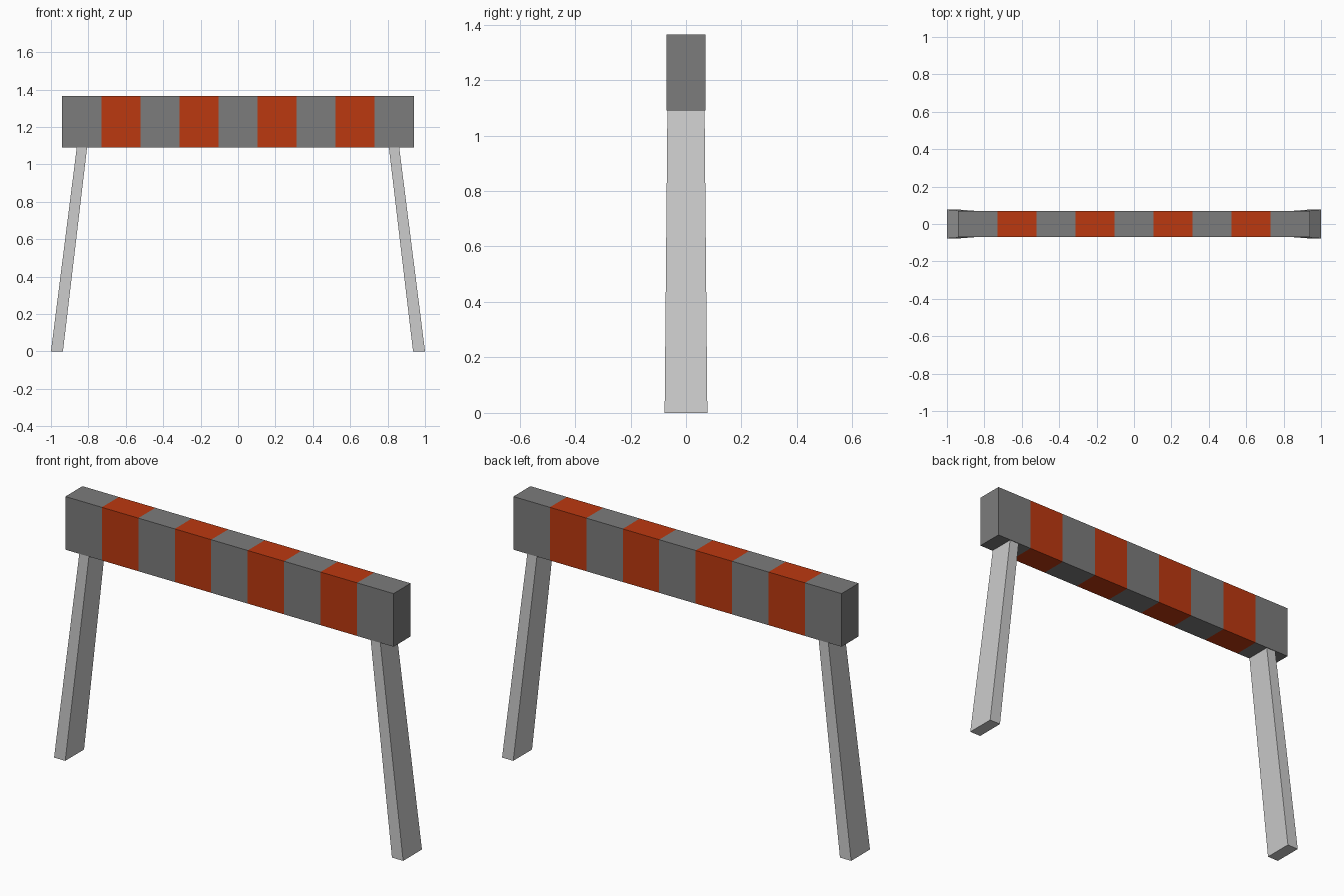
import bpy
import bmesh

if "Cube" in bpy.data.objects:
    bpy.data.objects.remove(bpy.data.objects["Cube"])

BEAM_HALF, BEAM_DEPTH = 0.94, 0.07
BEAM_LOW, BEAM_TOP = 1.09, 1.365
STRIPES = 9


def finish(bm, name):
    bmesh.ops.recalc_face_normals(bm, faces=bm.faces)
    mesh = bpy.data.meshes.new(name)
    bm.to_mesh(mesh)
    bm.free()
    obj = bpy.data.objects.new(name, mesh)
    bpy.context.collection.objects.link(obj)
    return obj


# Materials for the painted bands
grey = bpy.data.materials.new("plain_grey")
grey.diffuse_color = (0.2, 0.2, 0.2, 1)
grey.use_nodes = True
grey.node_tree.nodes["Principled BSDF"].inputs["Base Color"].default_value = grey.diffuse_color
orange = bpy.data.materials.new("orange_paint")
orange.diffuse_color = (0.5, 0.04, 0.005, 1)
orange.use_nodes = True
orange.node_tree.nodes["Principled BSDF"].inputs["Base Color"].default_value = orange.diffuse_color

# Striped crossbeam: one box sliced into equal bands, every second one orange
bm = bmesh.new()
bmesh.ops.create_cube(bm, size=1)
for v in bm.verts:
    v.co.x *= 2 * BEAM_HALF
    v.co.y *= 2 * BEAM_DEPTH
    v.co.z = BEAM_TOP if v.co.z > 0 else BEAM_LOW
band = 2 * BEAM_HALF / STRIPES
for i in range(1, STRIPES):
    bmesh.ops.bisect_plane(bm, geom=bm.verts[:] + bm.edges[:] + bm.faces[:],
                           plane_co=(-BEAM_HALF + i * band, 0, 0), plane_no=(1, 0, 0))
bm.normal_update()
for f in bm.faces:
    if abs(f.normal.x) < 0.5:
        f.material_index = int((f.calc_center_median().x + BEAM_HALF) / band) % 2
beam = finish(bm, "crossbeam")
beam.data.materials.append(grey)
beam.data.materials.append(orange)


# Splayed legs, slightly wider at the foot
def leg(name, side):
    bm = bmesh.new()
    rings = []
    for z, inner, outer, d in ((0, 0.936, 1.0, 0.077), (BEAM_LOW, 0.807, 0.862, 0.067)):
        rings.append([bm.verts.new((side * x, y, z)) for x, y in
                      ((inner, -d), (outer, -d), (outer, d), (inner, d))])
    low, top = rings
    bm.faces.new(low)
    bm.faces.new(top)
    for i in range(4):
        j = (i + 1) % 4
        bm.faces.new((low[i], low[j], top[j], top[i]))
    finish(bm, name)


leg("left_leg", -1)
leg("right_leg", 1)
